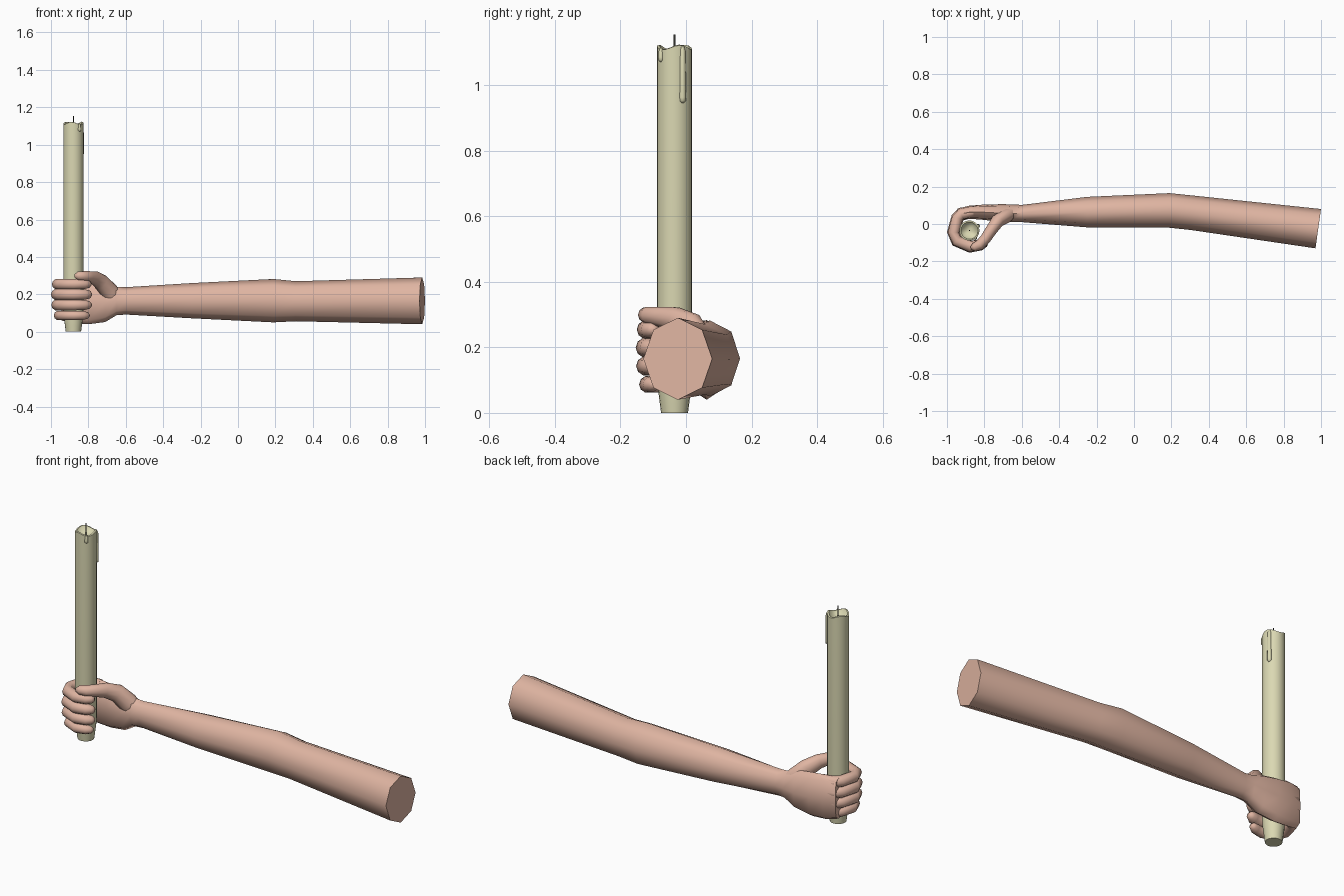
import bpy, bmesh, math
from mathutils import Vector

if "Cube" in bpy.data.objects:
    bpy.data.objects.remove(bpy.data.objects["Cube"])


def material(name, rgb):
    m = bpy.data.materials.new(name)
    m.diffuse_color = (*rgb, 1)
    m.use_nodes = True
    m.node_tree.nodes["Principled BSDF"].inputs["Base Color"].default_value = m.diffuse_color
    return m


SKIN = material("skin", (0.74, 0.46, 0.36))
WAX = material("wax", (0.71, 0.69, 0.45))
WICK = material("wick_dark", (0.03, 0.03, 0.025))


def loft(name, rings, mat, angle=60):
    """Skin a list of equal-length point rings and cap both ends."""
    bm = bmesh.new()
    vs = [[bm.verts.new(p) for p in r] for r in rings]
    n = len(rings[0])
    for a, b in zip(vs, vs[1:]):
        for i in range(n):
            j = (i + 1) % n
            bm.faces.new((a[i], a[j], b[j], b[i]))
    bm.faces.new(vs[0])
    bm.faces.new(vs[-1])
    bmesh.ops.recalc_face_normals(bm, faces=bm.faces)
    me = bpy.data.meshes.new(name)
    bm.to_mesh(me)
    bm.free()
    me.materials.append(mat)
    ob = bpy.data.objects.new(name, me)
    bpy.context.collection.objects.link(ob)
    bpy.ops.object.select_all(action='DESELECT')
    ob.select_set(True)
    bpy.context.view_layer.objects.active = ob
    bpy.ops.object.shade_smooth_by_angle(angle=math.radians(angle))
    return ob


def power(v, p):
    return math.copysign(abs(v) ** p, v) if abs(v) > 1e-6 else 0.0


def tube(name, path, mat, sides=10):
    """Tube along (x, y, z, side radius, vertical radius) points."""
    pts = [Vector(p[:3]) for p in path]
    rings = []
    for i, p in enumerate(path):
        t = (pts[min(i + 1, len(pts) - 1)] - pts[max(i - 1, 0)]).normalized()
        side = t.cross(Vector((0, 0, 1))).normalized()
        up = side.cross(t)
        rings.append([pts[i] + side * p[3] * math.cos(k * math.tau / sides)
                      + up * p[4] * math.sin(k * math.tau / sides) for k in range(sides)])
    return loft(name, rings, mat, 75)


# arm and palm: x, y range, z range, boxiness power, slant of the section
SECTIONS = [
    (0.985, -0.13, 0.08, 0.04, 0.29, 1, 0.14),
    (0.31, -0.032, 0.152, 0.056, 0.27, 1, 0.07),
    (0.19, -0.02, 0.165, 0.05, 0.282, 1, 0),
    (-0.25, -0.018, 0.145, 0.072, 0.26, 1, 0),
    (-0.60, 0.01, 0.102, 0.092, 0.238, 1, 0),
    (-0.65, 0.01, 0.105, 0.088, 0.24, 0.95, 0),
    (-0.71, 0.01, 0.106, 0.052, 0.262, 0.8, 0),
    (-0.80, 0.022, 0.104, 0.04, 0.275, 0.6, 0),
    (-0.88, 0.028, 0.098, 0.045, 0.283, 0.5, 0),
    (-0.945, 0.02, 0.082, 0.06, 0.28, 0.5, 0),
]
rings = []
for x, y0, y1, z0, z1, p, slant in SECTIONS:
    ring = []
    for k in range(8):
        a = k * math.tau / 8
        dy = (y1 - y0) / 2 * power(math.cos(a), p)
        dz = (z1 - z0) / 2 * power(math.sin(a), p)
        ring.append((x + dy * slant, (y0 + y1) / 2 + dy, (z0 + z1) / 2 + dz))
    rings.append(ring)
loft("arm_and_palm", rings, SKIN)

# four fingers curled round the candle: x, y, radius factor
CURL = [(-0.86, 0.068, 0.9), (-0.925, 0.056, 1.0), (-0.945, 0.035, 1.0),
        (-0.968, -0.045, 1.0), (-0.95, -0.09, 1.0), (-0.875, -0.122, 1.0),
        (-0.82, -0.112, 0.92), (-0.795, -0.10, 0.7), (-0.784, -0.094, 0.3)]
FINGERS = [("index_finger", 0.254, 0.97, 0.030), ("middle_finger", 0.199, 1.0, 0.032),
           ("ring_finger", 0.143, 0.99, 0.031), ("little_finger", 0.087, 0.88, 0.027)]
for name, z, s, r in FINGERS:
    path = []
    for i, (x, y, f) in enumerate(CURL):
        px = -0.885 + (x + 0.885) * s
        py = -0.03 + (y + 0.03) * (s if y > 0 else (s + 1) / 2)
        path.append((px, py, z, r * f, r * f * 0.97))
    tube(name, path, SKIN)

# thumb crossing in front of the candle
tube("thumb", [(-0.65, 0.06, 0.175, 0.03, 0.045), (-0.685, 0.045, 0.212, 0.04, 0.05),
               (-0.73, 0.015, 0.262, 0.036, 0.046), (-0.765, -0.035, 0.287, 0.031, 0.038),
               (-0.795, -0.08, 0.294, 0.029, 0.031), (-0.825, -0.112, 0.297, 0.028, 0.028),
               (-0.855, -0.125, 0.299, 0.023, 0.023), (-0.872, -0.13, 0.299, 0.009, 0.010)], SKIN)

# candle with tapered foot, wavy rim and melted dish
CX, CY, N = -0.88, -0.035, 20
PROFILE = [(0.041, 0.0, 0), (0.045, 0.03, 0), (0.052, 0.085, 0), (0.054, 0.13, 0),
           (0.054, 1.06, 0), (0.054, 1.114, 1), (0.046, 1.116, 1),
           (0.036, 1.098, 0.5), (0.012, 1.088, 0)]
rings = []
for r, z, wave in PROFILE:
    rings.append([(CX + r * math.cos(a), CY + r * math.sin(a),
                   z + wave * 0.007 * math.sin(3 * a + 0.6))
                  for a in (k * math.tau / N for k in range(N))])
loft("candle", rings, WAX, 40)


# wax drips down the side: angle, bottom, top, radius
def drip(name, angle, z0, z1, r):
    d = Vector((math.cos(angle), math.sin(angle), 0)) * 0.052
    rings = []
    for z, f in ((z0, 0.3), (z0 + r * 0.6, 0.95), (z0 + r * 1.6, 1.0),
                 (z1 - r, 0.8), (z1, 0.5)):
        rings.append([(CX + d.x + r * f * math.cos(k * math.tau / 8),
                       CY + d.y + r * f * math.sin(k * math.tau / 8), z) for k in range(8)])
    loft(name, rings, WAX)


drip("long_drip", math.radians(28), 0.945, 1.115, 0.011)
drip("short_drip", math.radians(-52), 1.07, 1.112, 0.009)

# wick
loft("wick", [[(CX + 0.003 * math.cos(k * math.tau / 6), CY + 0.003 * math.sin(k * math.tau / 6), z)
               for k in range(6)] for z in (1.08, 1.154)], WICK)
